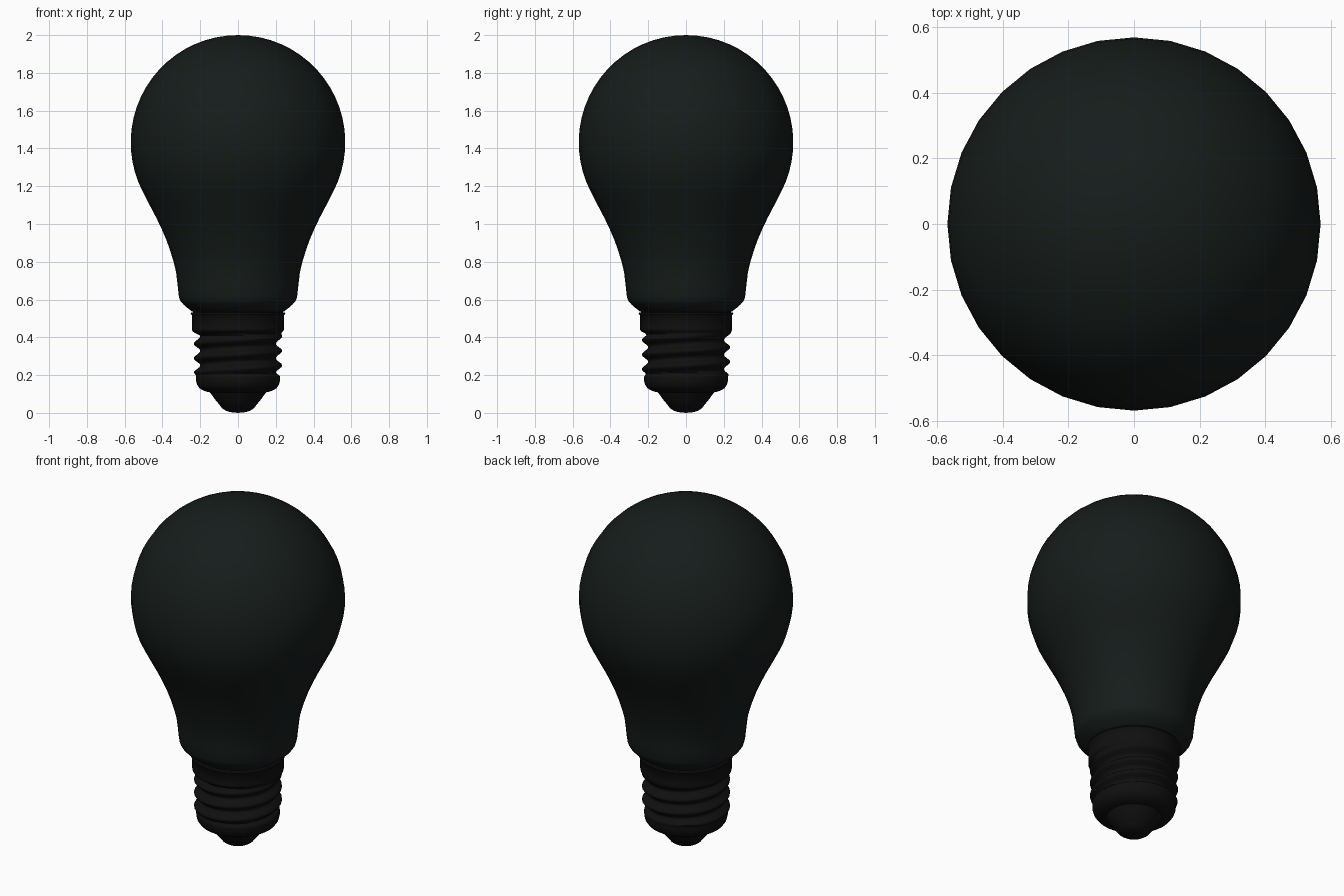
import bpy, bmesh, math

if "Cube" in bpy.data.objects:
    bpy.data.objects.remove(bpy.data.objects["Cube"])

SEG = 32


def material(name, col):
    m = bpy.data.materials.new(name)
    m.diffuse_color = (*col, 1)
    m.use_nodes = True
    m.node_tree.nodes["Principled BSDF"].inputs["Base Color"].default_value = m.diffuse_color
    return m


def lathe(name, profile, mat, radius=None, sharp=50):
    """Revolve (r, z) points, top to bottom; radius(r, z, angle) may vary the radius."""
    bm = bmesh.new()
    rings = []
    for r, z in profile:
        if r == 0:
            rings.append([bm.verts.new((0, 0, z))] * SEG)
            continue
        ring = []
        for i in range(SEG):
            a = math.tau * i / SEG
            q = radius(r, z, a) if radius else r
            ring.append(bm.verts.new((q * math.cos(a), q * math.sin(a), z)))
        rings.append(ring)
    for up, lo in zip(rings, rings[1:]):
        for i in range(SEG):
            j = (i + 1) % SEG
            bm.faces.new(dict.fromkeys((up[i], lo[i], lo[j], up[j])))
    bmesh.ops.recalc_face_normals(bm, faces=bm.faces)
    me = bpy.data.meshes.new(name)
    bm.to_mesh(me)
    bm.free()
    me.materials.append(mat)
    ob = bpy.data.objects.new(name, me)
    bpy.context.collection.objects.link(ob)
    bpy.ops.object.select_all(action='DESELECT')
    ob.select_set(True)
    bpy.context.view_layer.objects.active = ob
    bpy.ops.object.shade_smooth_by_angle(angle=math.radians(sharp))
    return ob


glass = material("dark_glass", (0.008, 0.012, 0.011))
metal = material("dark_metal", (0.005, 0.005, 0.005))

# Bulb: spherical crown flowing into a tapered neck
R, CZ = 0.568, 1.432
crown = [(0, 2.0)] + [(R * math.sin(t), CZ + R * math.cos(t))
                      for t in (math.radians(118) * k / 20 for k in range(1, 21))]
neck = [(0.46, 1.085), (0.432, 1.032), (0.407, 0.98), (0.381, 0.92), (0.36, 0.862),
        (0.342, 0.803), (0.328, 0.746), (0.32, 0.68), (0.313, 0.614), (0.306, 0.594),
        (0.29, 0.575), (0.268, 0.556), (0.245, 0.538), (0.225, 0.53)]
lathe("glass_bulb", crown + neck, glass)


# Screw cap: plain collar, helical thread, plain rounded foot
def smooth(lo, hi, x):
    t = min(1, max(0, (x - lo) / (hi - lo)))
    return t * t * (3 - 2 * t)


def thread(r, z, a):
    if z > 0.46 or z < 0.18:
        return r
    wave = 0.217 + 0.017 * math.cos(math.tau * ((z - 0.328) / 0.077) - a)
    up, down = smooth(0.408, 0.44, z), 1 - smooth(0.19, 0.215, z)
    plain = 0.243 if z > 0.3 else 0.222
    k = max(up, down)
    return wave * (1 - k) + plain * k


cap = [(0.225, 0.535), (0.248, 0.531), (0.252, 0.524), (0.243, 0.516)]
cap += [(0.243, 0.46 - 0.28 * k / 40) for k in range(41)]
cap += [(0.221, 0.165), (0.216, 0.148), (0.203, 0.13), (0.185, 0.119),
        (0.165, 0.112), (0.145, 0.108)]
lathe("screw_cap", cap, metal, thread)

# Insulator cone and contact tip
lathe("insulator", [(0.15, 0.112), (0.146, 0.105), (0.118, 0.067), (0.088, 0.03),
                    (0.07, 0.02)], metal)
lathe("contact_tip", [(0.09, 0.034), (0.085, 0.025), (0.066, 0.012), (0.04, 0.004),
                      (0, 0)], metal)
